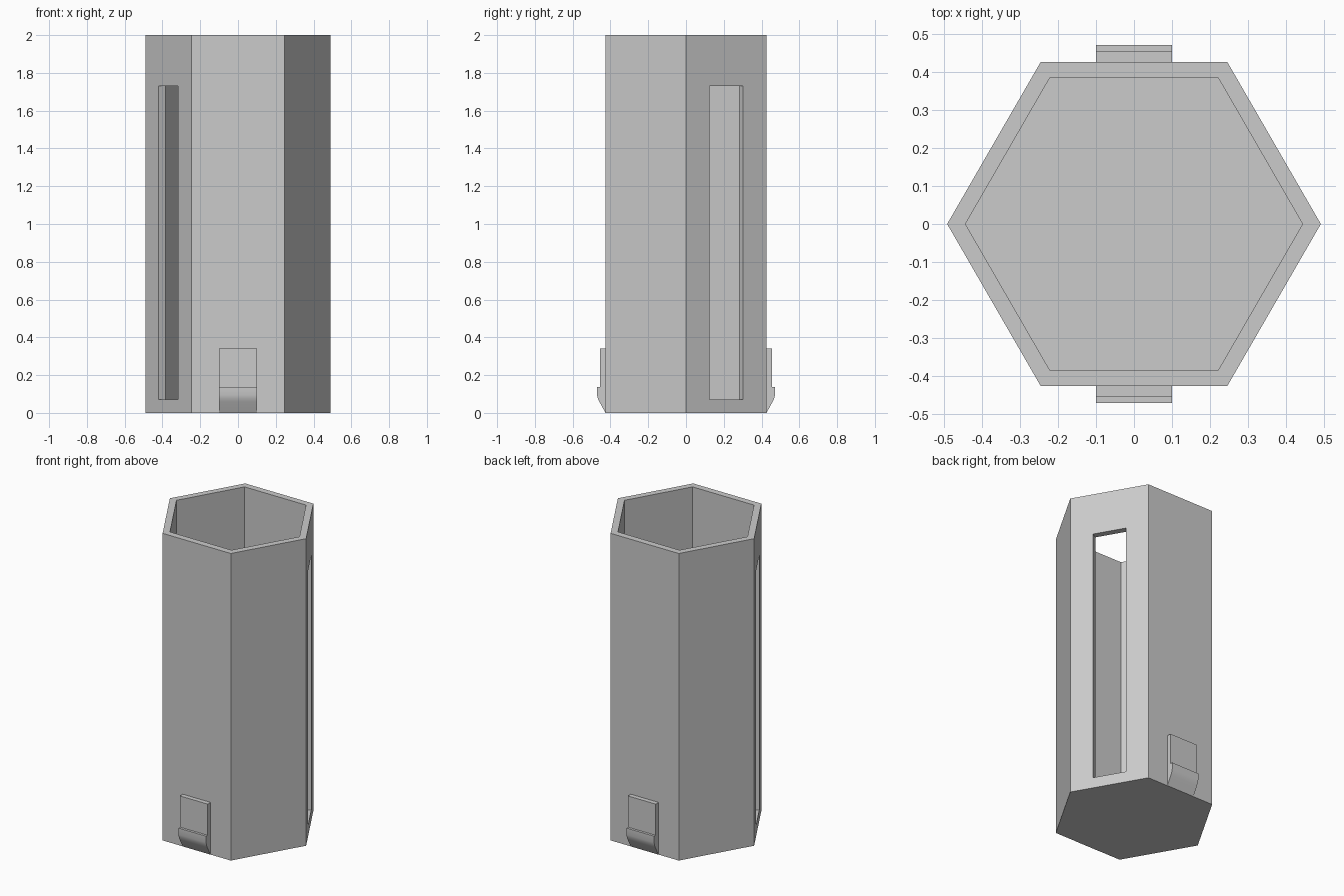
import bpy, bmesh
from math import cos, sin, pi, radians

cube = bpy.data.objects.get("Cube")
if cube:
    bpy.data.objects.remove(cube, do_unlink=True)

HEIGHT, FLOOR = 2.0, 0.065
OUTER, INNER = 0.491, 0.443          # hexagon corner radii
SLOT_W, SLOT_LOW, SLOT_HIGH = 0.206, 0.07, 1.73

grey = bpy.data.materials.new("plain grey")
grey.use_nodes = True
grey.diffuse_color = (0.6, 0.6, 0.6, 1)
grey.node_tree.nodes["Principled BSDF"].inputs["Base Color"].default_value = (0.6, 0.6, 0.6, 1)


def make_object(name, bm):
    bmesh.ops.recalc_face_normals(bm, faces=bm.faces[:])
    mesh = bpy.data.meshes.new(name)
    bm.to_mesh(mesh)
    bm.free()
    mesh.materials.append(grey)
    obj = bpy.data.objects.new(name, mesh)
    bpy.context.collection.objects.link(obj)
    return obj


def activate(obj):
    bpy.ops.object.select_all(action='DESELECT')
    obj.select_set(True)
    bpy.context.view_layer.objects.active = obj


# Open-topped hexagonal tube with a closed floor
bm = bmesh.new()
rings = []
for r, z in ((OUTER, 0), (OUTER, HEIGHT), (INNER, HEIGHT), (INNER, FLOOR)):
    rings.append([bm.verts.new((r * cos(i * pi / 3), r * sin(i * pi / 3), z))
                  for i in range(6)])
for a, b in zip(rings, rings[1:]):
    for i in range(6):
        j = (i + 1) % 6
        bm.faces.new((a[i], a[j], b[j], b[i]))
bm.faces.new(rings[0])
bm.faces.new(rings[-1])
body = make_object("hexagonal_tube", bm)

# One long cutter opens the slots in two opposite walls
bm = bmesh.new()
bmesh.ops.create_cube(bm, size=1)
cutter = make_object("slot_cutter", bm)
cutter.scale = (2, SLOT_W, SLOT_HIGH - SLOT_LOW)
cutter.location.z = (SLOT_HIGH + SLOT_LOW) / 2
cutter.rotation_euler.z = radians(30)
cutter.hide_render = True

cut = body.modifiers.new("slots", 'BOOLEAN')
cut.operation = 'DIFFERENCE'
cut.solver = 'EXACT'
cut.object = cutter
activate(body)
bpy.ops.object.modifier_apply(modifier=cut.name)
bpy.data.objects.remove(cutter, do_unlink=True)

# Clips with a rounded lip on the front and back walls: (distance out, height)
PROFILE = [(0.42, 0.0), (0.426, 0.0), (0.458, 0.058), (0.466, 0.075), (0.471, 0.095),
           (0.471, 0.137), (0.455, 0.137), (0.455, 0.34), (0.42, 0.34)]
for name, side in (("front_clip", -1), ("back_clip", 1)):
    bm = bmesh.new()
    face = bm.faces.new([bm.verts.new((-0.1, side * y, z)) for y, z in PROFILE])
    extruded = bmesh.ops.extrude_face_region(bm, geom=[face])["geom"]
    moved = [v for v in extruded if isinstance(v, bmesh.types.BMVert)]
    bmesh.ops.translate(bm, verts=moved, vec=(0.2, 0, 0))
    # Extruding keeps the starting face, so both ends are closed
    clip = make_object(name, bm)
    activate(clip)
    bpy.ops.object.shade_smooth_by_angle(angle=radians(35))
